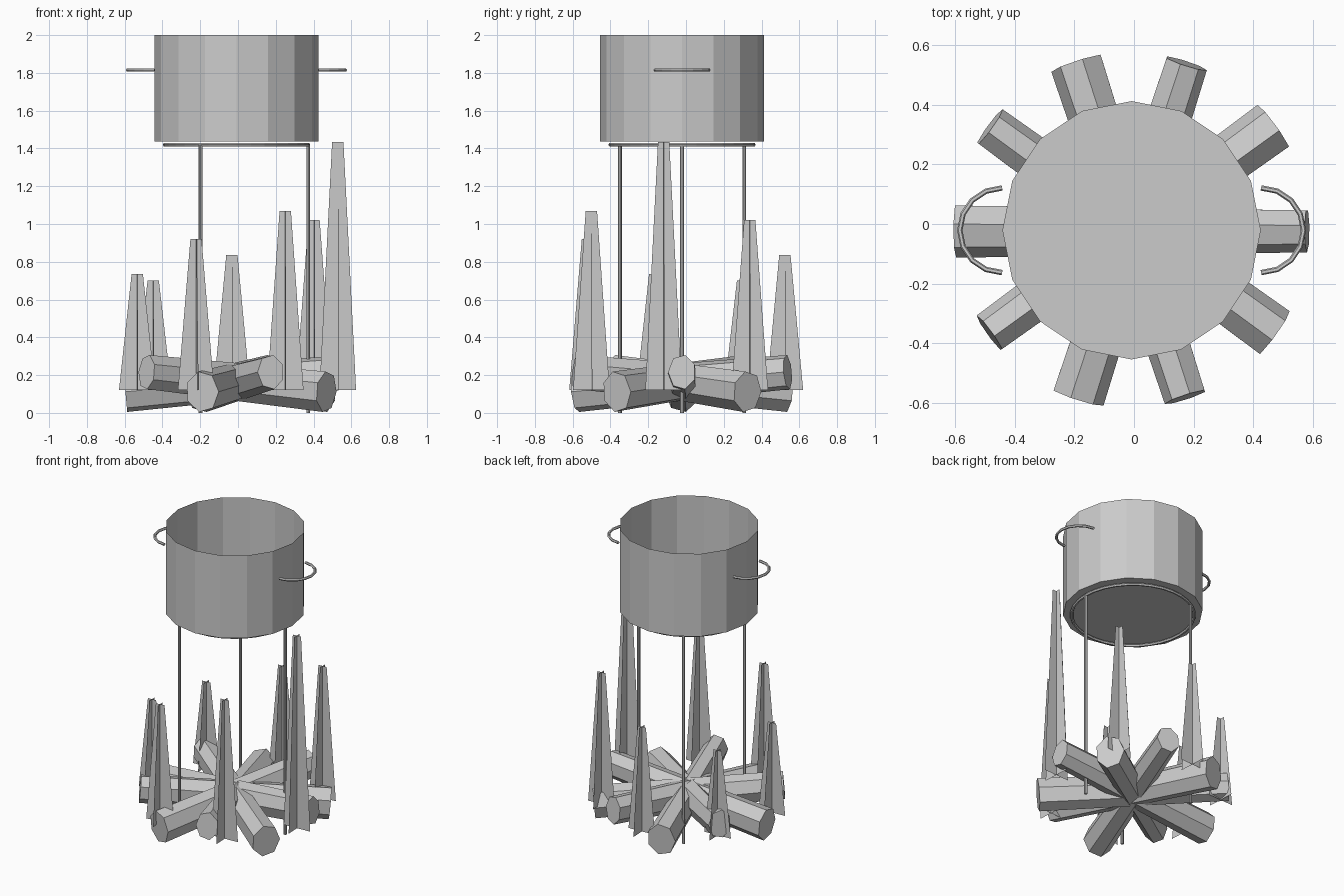
import bpy
import bmesh
from math import cos, sin, pi, radians
from mathutils import Vector

default = bpy.data.objects.get("Cube")
if default:
    bpy.data.objects.remove(default, do_unlink=True)

grey = bpy.data.materials.new("plain grey")
grey.use_nodes = True
grey.diffuse_color = (0.6, 0.6, 0.6, 1)
grey.node_tree.nodes["Principled BSDF"].inputs["Base Color"].default_value = (0.6, 0.6, 0.6, 1)

CX, CY = -0.008, -0.021          # shared axis of pot, stand and fire
POT_BASE, POT_TOP = 1.436, 2.0


def add_object(name, bm, recalc=True):
    if recalc:
        bmesh.ops.recalc_face_normals(bm, faces=bm.faces)
    mesh = bpy.data.meshes.new(name)
    bm.to_mesh(mesh)
    bm.free()
    mesh.materials.append(grey)
    obj = bpy.data.objects.new(name, mesh)
    bpy.context.collection.objects.link(obj)
    return obj


def polar(radius, angle, z):
    return Vector((CX + radius * cos(angle), CY + radius * sin(angle), z))


def tube(name, points, radius, sides=6, closed=False):
    """Sweep a small polygon along a path of points."""
    bm = bmesh.new()
    rings, n = [], len(points)
    for i, p in enumerate(points):
        before = points[(i - 1) % n] if closed else points[max(i - 1, 0)]
        after = points[(i + 1) % n] if closed else points[min(i + 1, n - 1)]
        along = (after - before).normalized()
        up = Vector((0, 0, 1)) if abs(along.z) < 0.9 else Vector((1, 0, 0))
        side = along.cross(up).normalized()
        up = side.cross(along)
        rings.append([bm.verts.new(p + radius * (side * cos(a) + up * sin(a)))
                      for a in (2 * pi * k / sides for k in range(sides))])
    pairs = list(zip(rings, rings[1:])) + ([(rings[-1], rings[0])] if closed else [])
    for r, s in pairs:
        for k in range(sides):
            m = (k + 1) % sides
            bm.faces.new((r[k], r[m], s[m], s[k]))
    if not closed:
        bm.faces.new(rings[0])
        bm.faces.new(rings[-1])
    return add_object(name, bm)


# Open pot: a faceted wall and a floor
bm = bmesh.new()
angles = [2 * pi * k / 16 for k in range(16)]
low = [bm.verts.new(polar(0.433, a, POT_BASE)) for a in angles]
high = [bm.verts.new(polar(0.433, a, POT_TOP)) for a in angles]
for k in range(16):
    m = (k + 1) % 16
    bm.faces.new((low[k], low[m], high[m], high[k]))
bm.faces.new(low[::-1])
add_object("pot", bm, recalc=False)

# Half-round handles on both sides
for name, sign in (("left_handle", 1), ("right_handle", -1)):
    arc = [-pi / 2 + pi * k / 8 for k in range(9)]
    tube(name, [Vector((CX + sign * (0.434 + 0.142 * cos(a)), CY + 0.142 * sin(a), 1.815))
                for a in arc], 0.009)

# Stand: ring under the pot and three thin legs
tube("stand_ring", [polar(0.38, 2 * pi * k / 32, 1.42) for k in range(32)], 0.01, closed=True)
for k in range(3):
    a = 2 * pi * k / 3
    tube(f"stand_leg_{k + 1}", [polar(0.38, a, 0), polar(0.38, a, 1.42)], 0.01, sides=8)

# Five tapered logs crossing at the middle, each tilted up toward its thin end
for k in range(5):
    a = 2 * pi * k / 5
    thick_end, thin_end = polar(-0.588, a, 0.112), polar(0.588, a, 0.216)
    along = (thin_end - thick_end).normalized()
    side = along.cross(Vector((0, 0, 1))).normalized()
    up = side.cross(along)
    bm = bmesh.new()
    ends = []
    for centre, wide, tall in ((thick_end, 0.092, 0.11), (thin_end, 0.074, 0.093)):
        ends.append([bm.verts.new(centre + side * wide * cos(t) + up * tall * sin(t))
                     for t in (2 * pi * j / 7 for j in range(7))])
    for j in range(7):
        m = (j + 1) % 7
        bm.faces.new((ends[0][j], ends[0][m], ends[1][m], ends[1][j]))
    for ring in ends:
        bm.faces.new(ring)
    add_object(f"log_{k + 1}", bm)

# Flames: crossed upright tapering sheets around the logs
flame_tops = (1.435, 1.02, 0.835, 0.70, 0.735, 0.92, 1.07)
for k, top in enumerate(flame_tops):
    centre = polar(0.545, radians(-10.3) + 2 * pi * k / 7, 0)
    yaw = radians(8 if k == 5 else 3)
    bm = bmesh.new()
    for turn in (yaw, yaw + pi / 2):
        d = Vector((cos(turn), sin(turn), 0))
        corners = ((-0.097, 0.12), (0.097, 0.12), (0.03, top), (-0.03, top))
        bm.faces.new([bm.verts.new(centre + d * w + Vector((0, 0, z))) for w, z in corners])
    add_object(f"flame_{k + 1}", bm, recalc=False)
